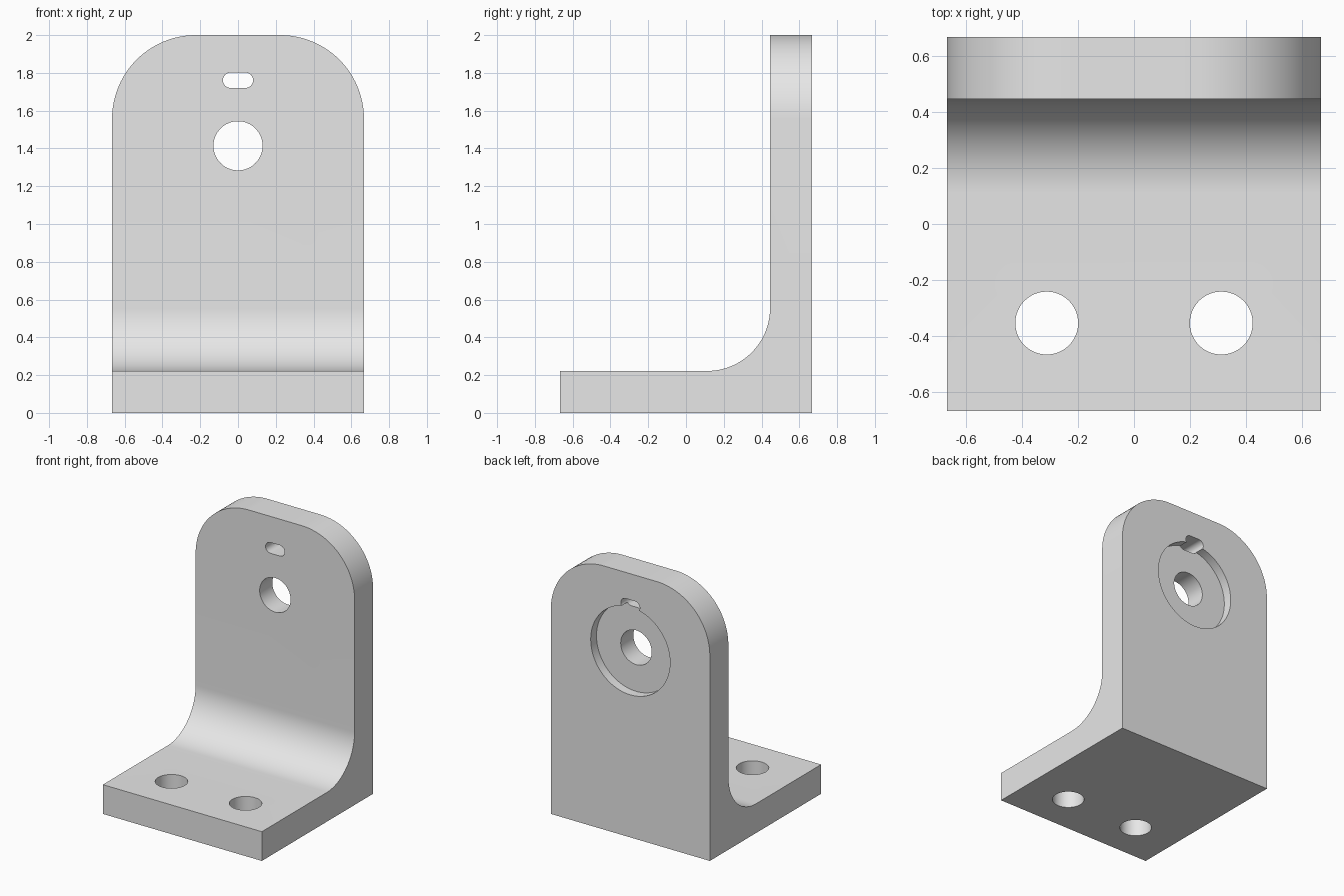
import bpy, bmesh, math
from mathutils import Vector

if "Cube" in bpy.data.objects:
    bpy.data.objects.remove(bpy.data.objects["Cube"], do_unlink=True)

HALF = 0.667          # half width and half depth
THICK = 0.222         # plate thickness
HEIGHT = 2.0
FILLET = 0.333        # inside corner radius
CORNER = 0.444        # top corner radius
HOLE_Z = 1.414        # wall hole height

grey = bpy.data.materials.new("light_grey")
grey.use_nodes = True
grey.diffuse_color = (0.8, 0.8, 0.8, 1)
grey.node_tree.nodes["Principled BSDF"].inputs["Base Color"].default_value = (0.8, 0.8, 0.8, 1)


def arc(cx, cy, r, start, end, n):
    """Points along an arc, angles in degrees."""
    angles = [math.radians(start + (end - start) * i / n) for i in range(n + 1)]
    return [(cx + r * math.cos(a), cy + r * math.sin(a)) for a in angles]


def prism(name, outline, place, sweep):
    """Extrude a flat outline, placed in space by a function, along a vector."""
    bm = bmesh.new()
    face = bm.faces.new([bm.verts.new(place(u, v)) for u, v in outline])
    ext = bmesh.ops.extrude_face_region(bm, geom=[face])
    verts = [g for g in ext["geom"] if isinstance(g, bmesh.types.BMVert)]
    bmesh.ops.translate(bm, verts=verts, vec=Vector(sweep))
    bmesh.ops.recalc_face_normals(bm, faces=bm.faces[:])
    mesh = bpy.data.meshes.new(name)
    bm.to_mesh(mesh)
    bm.free()
    obj = bpy.data.objects.new(name, mesh)
    bpy.context.collection.objects.link(obj)
    mesh.materials.append(grey)
    return obj


# L-shaped body with a filleted inside corner
wall_front = HALF - THICK
profile = [(-HALF, 0), (HALF, 0), (HALF, HEIGHT), (wall_front, HEIGHT)]
profile += arc(wall_front - FILLET, THICK + FILLET, FILLET, 0, -90, 24)
profile += [(-HALF, THICK)]
bracket = prism("angle_bracket", profile, lambda y, z: (-HALF, y, z), (2 * HALF, 0, 0))

# Rounded upper corners of the wall
bm = bmesh.new()
bm.from_mesh(bracket.data)
corners = [e for e in bm.edges
           if all(v.co.z > HEIGHT - 0.01 for v in e.verts)
           and abs(e.verts[0].co.x - e.verts[1].co.x) < 0.01]
bmesh.ops.bevel(bm, geom=corners, offset=CORNER, segments=24, profile=0.5, affect='EDGES')
bm.to_mesh(bracket.data)
bm.free()


def circle(cx, cy, r):
    return arc(cx, cy, r, 0, 360, 64)[:-1]


def wall_cutter(name, outline, start, depth):
    return prism(name, outline, lambda x, z: (x, start, z), (0, depth, 0))


# Wall shaft hole, shallow round recess in the back, and key slot
slot = arc(0.039, 1.761, 0.041, -90, 90, 16) + arc(-0.039, 1.761, 0.041, 90, 270, 16)
cutters = [
    wall_cutter("recess_cutter", circle(0, HOLE_Z, 0.333), HALF - 0.07, 0.2),
    wall_cutter("shaft_hole_cutter", circle(0, HOLE_Z, 0.13), 0.3, 0.5),
    wall_cutter("slot_cutter", slot, 0.3, 0.5),
]

# Base mounting holes
for side, x in (("left", 0.311), ("right", -0.311)):
    cutters.append(prism(side + "_mount_hole_cutter", circle(x, -0.353, 0.112),
                         lambda u, v: (u, v, -0.1), (0, 0, 0.5)))

# Cut the holes and remove the cutters
bpy.context.view_layer.objects.active = bracket
bracket.select_set(True)
for cutter in cutters:
    cutter.hide_render = True
    mod = bracket.modifiers.new(cutter.name, 'BOOLEAN')
    mod.operation = 'DIFFERENCE'
    mod.solver = 'EXACT'
    mod.object = cutter
    bpy.ops.object.modifier_apply(modifier=mod.name)
    bpy.data.objects.remove(cutter, do_unlink=True)

bpy.ops.object.shade_smooth_by_angle(angle=math.radians(30))
